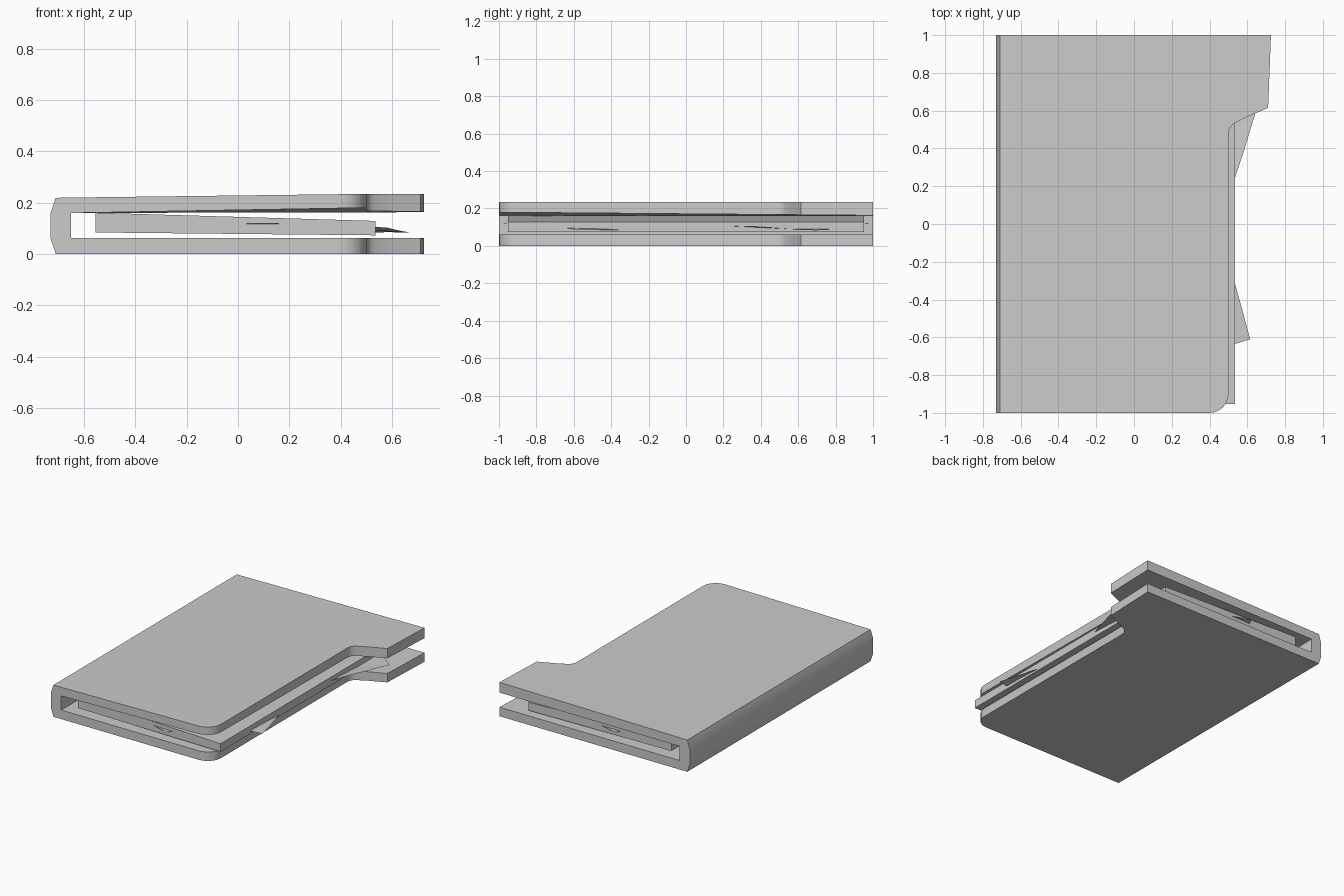
import bpy, bmesh, math

if "Cube" in bpy.data.objects:
    bpy.data.objects.remove(bpy.data.objects["Cube"])


def make_object(name, bm, smooth=True):
    bmesh.ops.recalc_face_normals(bm, faces=bm.faces[:])
    mesh = bpy.data.meshes.new(name)
    bm.to_mesh(mesh)
    bm.free()
    ob = bpy.data.objects.new(name, mesh)
    bpy.context.collection.objects.link(ob)
    if smooth:
        bpy.ops.object.select_all(action='DESELECT')
        ob.select_set(True)
        bpy.context.view_layer.objects.active = ob
        bpy.ops.object.shade_smooth_by_angle(angle=math.radians(30))
    return ob


def bridge(bm, lower, upper):
    """Close two matching loops into a solid."""
    n = len(lower)
    bm.faces.new(lower[::-1])
    bm.faces.new(upper)
    for i in range(n):
        j = (i + 1) % n
        bm.faces.new((lower[i], lower[j], upper[j], upper[i]))


def slab(name, outline, z_low, z_high):
    bm = bmesh.new()
    lower = [bm.verts.new((x, y, z_low(x, y))) for x, y in outline]
    upper = [bm.verts.new((x, y, z_high(x, y))) for x, y in outline]
    bridge(bm, lower, upper)
    return make_object(name, bm)


def extrude_y(name, profile, y0, y1):
    bm = bmesh.new()
    near = [bm.verts.new((x, y0, z)) for x, z in profile]
    far = [bm.verts.new((x, y1, z)) for x, z in profile]
    bridge(bm, near, far)
    return make_object(name, bm)


def sheet(name, points):
    """Loose paper: a fan of triangles around the first point."""
    bm = bmesh.new()
    v = [bm.verts.new(p) for p in points]
    for i in range(1, len(v) - 1):
        bm.faces.new((v[0], v[i], v[i + 1]))
    return make_object(name, bm, smooth=False)


# Cover outline: rounded front corner, notched fore edge
corner = [(0.40 + 0.10 * math.cos(a), -0.90 + 0.10 * math.sin(a))
          for a in [math.radians(-90 + 15 * i) for i in range(7)]]
notch = [(0.50, 0.48), (0.505, 0.505), (0.515, 0.52), (0.53, 0.532),
         (0.60, 0.568), (0.71, 0.615)]
outline = [(-0.65, -1)] + corner + notch + [(0.725, 1), (-0.65, 1)]


def ramp(x):
    return min(1.0, max(0.0, (x + 0.65) / 1.13))


# Covers; the upper one lifts slightly towards the fore edge
slab("bottom_cover", outline, lambda x, y: 0.0, lambda x, y: 0.062)
slab("top_cover", outline,
     lambda x, y: 0.16 + ramp(x) * (0.003 + 0.0085 * (1 - y)),
     lambda x, y: 0.22 + 0.014 * ramp(x))

# Spine with bevelled outer edges
extrude_y("spine", [(-0.65, 0), (-0.71, 0), (-0.73, 0.06), (-0.73, 0.16),
                    (-0.71, 0.219), (-0.65, 0.22)], -1, 1)

# Sloping page block
extrude_y("page_block", [(-0.555, 0.084), (0.535, 0.073), (0.535, 0.129),
                         (-0.555, 0.161)], -0.953, 0.953)

# Loose papers poking out of the fore edge
sheet("loose_paper_back", [(0.53, 0.55, 0.09), (0.53, 0.23, 0.106),
                           (0.58, 0.38, 0.103), (0.625, 0.53, 0.092),
                           (0.675, 0.69, 0.083), (0.60, 0.745, 0.085),
                           (0.53, 0.77, 0.09)])
sheet("loose_paper_front", [(0.53, -0.50, 0.094), (0.53, -0.636, 0.095),
                            (0.615, -0.61, 0.088), (0.575, -0.46, 0.085),
                            (0.53, -0.30, 0.084)])

# Paper tips at the two ends of the page block
for name, s in (("paper_tip_front", 1), ("paper_tip_back", -1)):
    sheet(name, [(0.01 * s, -0.95 * s, 0.118), (0.15 * s, -0.992 * s, 0.12),
                 (0.17 * s, -0.95 * s, 0.116)])
